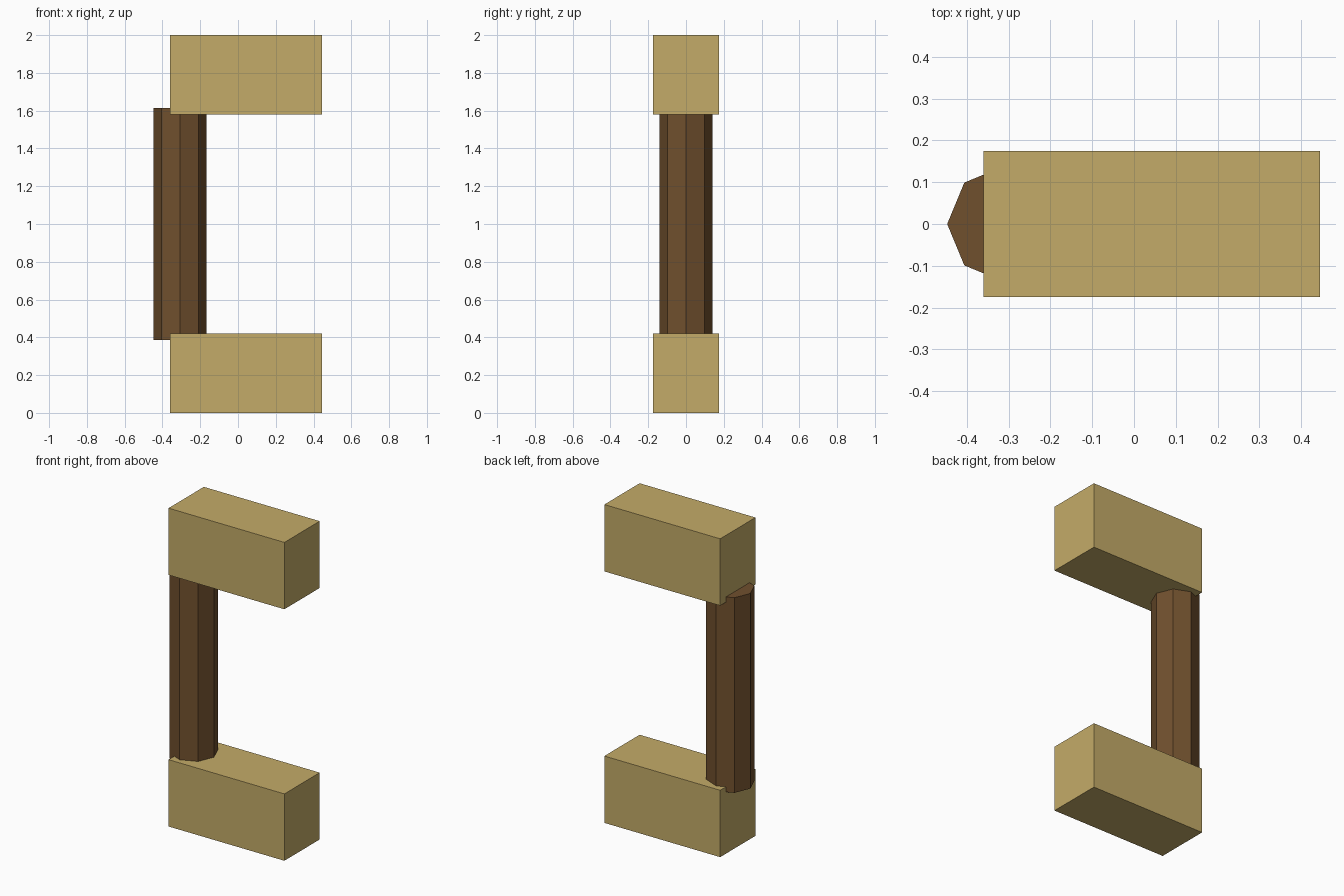
import bpy

if "Cube" in bpy.data.objects:
    bpy.data.objects.remove(bpy.data.objects["Cube"])


def material(name, color):
    m = bpy.data.materials.new(name)
    m.diffuse_color = (*color, 1.0)
    m.use_nodes = True
    m.node_tree.nodes["Principled BSDF"].inputs["Base Color"].default_value = m.diffuse_color
    return m


tan = material("tan", (0.552, 0.407, 0.138))
brown = material("brown", (0.162, 0.080, 0.027))


def block(name, z_mid):
    bpy.ops.mesh.primitive_cube_add(size=1, location=(0.0425, 0, z_mid))
    ob = bpy.context.object
    ob.name = name
    ob.scale = (0.805, 0.35, 0.42)
    bpy.ops.object.transform_apply(location=False, rotation=False, scale=True)
    ob.data.materials.append(tan)


# Matching end blocks, mirrored about mid height
for name, side in (("lower_block", -1), ("upper_block", 1)):
    block(name, 1 + side * 0.79)

# Eight-sided post, its ends sunk into the blocks
bpy.ops.mesh.primitive_cylinder_add(vertices=8, radius=0.14, depth=1.226,
                                    location=(-0.307, 0, 1.0))
post = bpy.context.object
post.name = "post"
post.data.materials.append(brown)
